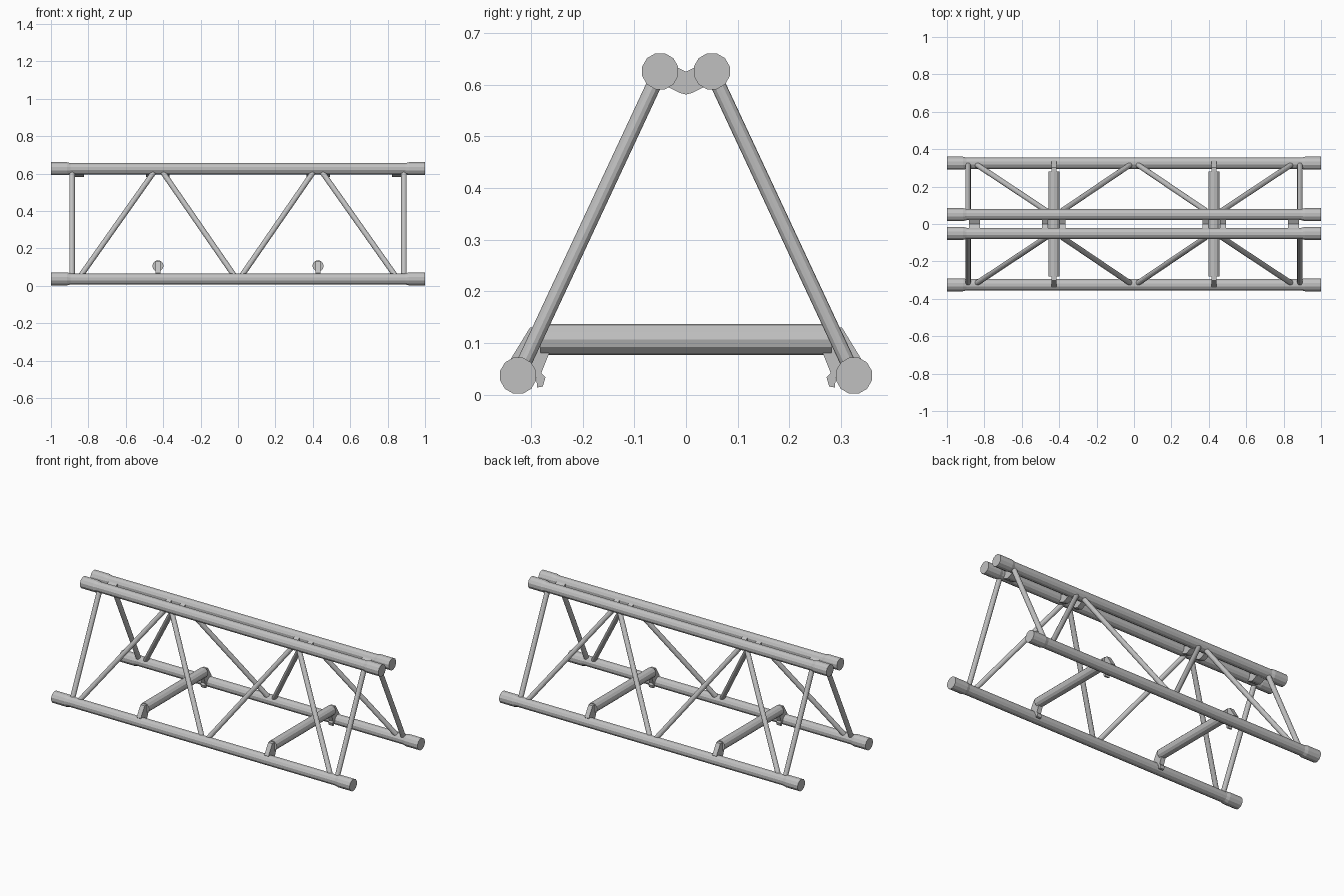
import bpy
import bmesh
import math
from mathutils import Vector, Matrix

cube = bpy.data.objects.get("Cube")
if cube:
    bpy.data.objects.remove(cube, do_unlink=True)

metal = bpy.data.materials.new("light grey metal")
metal.use_nodes = True
GREY = (0.53, 0.53, 0.53, 1)
metal.diffuse_color = GREY
metal.node_tree.nodes["Principled BSDF"].inputs["Base Color"].default_value = GREY


def finish(name, bm):
    bmesh.ops.recalc_face_normals(bm, faces=bm.faces)
    mesh = bpy.data.meshes.new(name)
    bm.to_mesh(mesh)
    bm.free()
    mesh.materials.append(metal)
    obj = bpy.data.objects.new(name, mesh)
    bpy.context.collection.objects.link(obj)
    return obj


def tube(name, start, end, radius, sides=12):
    """Capped cylinder between two points."""
    a, b = Vector(start), Vector(end)
    turn = (b - a).to_track_quat('Z', 'Y').to_matrix().to_4x4()
    bm = bmesh.new()
    bmesh.ops.create_cone(bm, cap_ends=True, segments=sides, radius1=radius,
                          radius2=radius, depth=(b - a).length,
                          matrix=Matrix.Translation((a + b) / 2) @ turn)
    return finish(name, bm)


def chord(name, y, z, sides=12):
    """Long rail along x with a wider tapered sleeve at each end."""
    profile = [(-1, 0.036), (-0.915, 0.036), (-0.895, 0.031),
               (0.895, 0.031), (0.915, 0.036), (1, 0.036)]
    bm = bmesh.new()
    rings = []
    for x, r in profile:
        angles = [math.tau * (i + 0.5) / sides for i in range(sides)]
        rings.append([bm.verts.new((x, y + r * math.cos(t), z + r * math.sin(t)))
                      for t in angles])
    for a, b in zip(rings, rings[1:]):
        for i in range(sides):
            j = (i + 1) % sides
            bm.faces.new((a[i], a[j], b[j], b[i]))
    bm.faces.new(rings[0])
    bm.faces.new(rings[-1])
    return finish(name, bm)


def plate(name, outline, x, width):
    """Outline in the y-z plane, extruded along x."""
    bm = bmesh.new()
    face = bm.faces.new([bm.verts.new((x - width / 2, y, z)) for y, z in outline])
    out = bmesh.ops.extrude_face_region(bm, geom=[face])
    moved = [v for v in out["geom"] if isinstance(v, bmesh.types.BMVert)]
    bmesh.ops.translate(bm, verts=moved, vec=(width, 0, 0))
    return finish(name, bm)


LOW_Y, LOW_Z = 0.325, 0.037
TOP_Y, TOP_Z = 0.05, 0.626
PIN_Z, PIN_R = 0.602, 0.021

# Clamp hook gripping a lower rail, from the cross tube end
HOOK = [(0.275, 0.13), (0.302, 0.13), (0.34, 0.068), (0.325, 0.05),
        (0.29, 0.035), (0.288, 0.014), (0.277, 0.016), (0.272, 0.034),
        (0.28, 0.042), (0.265, 0.08)]

for s, side in ((-1, "front"), (1, "back")):
    chord(side + "_lower_rail", s * LOW_Y, LOW_Z)
    chord(side + "_upper_rail", s * TOP_Y, TOP_Z)

    # Lattice of struts, mirrored left to right
    for m, end in ((-1, "right"), (1, "left")):
        for low_x, top_x, kind in ((0.887, 0.887, "end_post"),
                                   (0.853, 0.437, "outer_brace"),
                                   (0.008, 0.415, "inner_brace")):
            tube(f"{side}_{end}_{kind}", (m * low_x, s * LOW_Y, LOW_Z),
                 (m * top_x, s * TOP_Y, TOP_Z), 0.0145)

        plate(f"{side}_{end}_clamp_hook", [(s * y, z) for y, z in HOOK],
              m * 0.428, 0.028)

        # Hinge leaves from the upper rail to the centre pin
        reach = Vector((-s * TOP_Y, PIN_Z - TOP_Z)).normalized()
        across = Vector((-reach.y, reach.x)) * PIN_R
        pin, rail = Vector((0, PIN_Z)), Vector((s * TOP_Y, TOP_Z))
        leaf = [rail + across, pin + across, pin - across, rail - across]
        for x, w in ((0.381, 0.032), (0.475, 0.032), (0.852, 0.058)):
            plate(f"{side}_{end}_hinge_leaf", leaf, m * x, w)

# Hinge pins and cross tubes
for m, end in ((-1, "right"), (1, "left")):
    for x, w in ((0.381, 0.032), (0.475, 0.032), (0.852, 0.058)):
        tube(end + "_hinge_pin", (m * x - w / 2, 0, PIN_Z),
             (m * x + w / 2, 0, PIN_Z), PIN_R)
    tube(end + "_cross_tube", (m * 0.428, -0.282, 0.107),
         (m * 0.428, 0.282, 0.107), 0.03)
